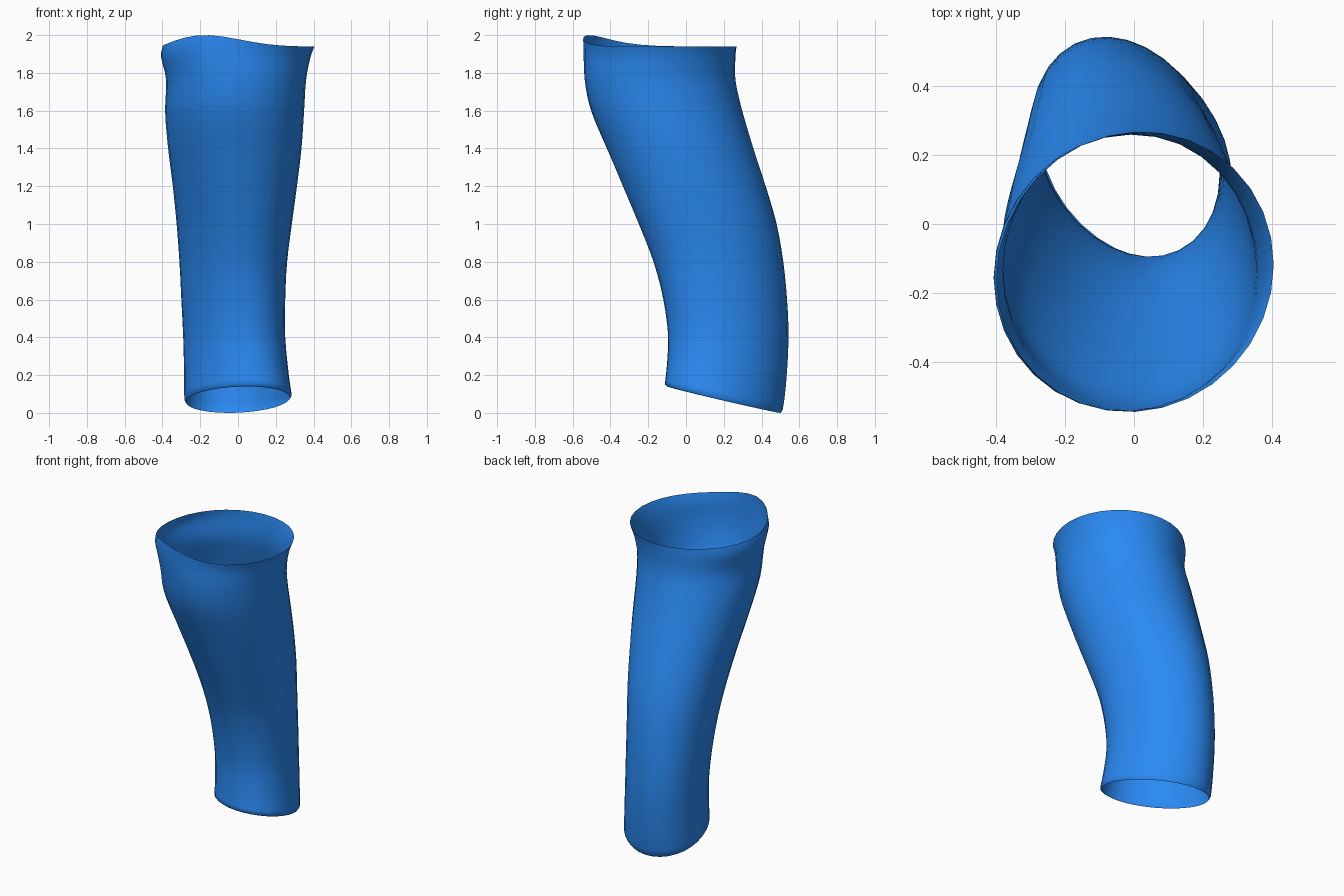
import bpy, bmesh
from math import sin, cos, pi, exp, degrees, radians

if "Cube" in bpy.data.objects:
    bpy.data.objects.remove(bpy.data.objects["Cube"])

SIDES, STEPS = 32, 3

# Sleeve sections: height, x min, x max, y min, y max, skew of the oval
SECTIONS = [
    (0.070, -0.275, 0.275, -0.100, 0.500, -0.25),
    (0.082, -0.284, 0.284, -0.112, 0.512, -0.25),
    (0.200, -0.285, 0.268, -0.102, 0.530, -0.25),
    (0.400, -0.290, 0.250, -0.095, 0.543, -0.24),
    (0.600, -0.300, 0.250, -0.120, 0.535, -0.22),
    (0.800, -0.310, 0.260, -0.172, 0.515, -0.19),
    (1.000, -0.325, 0.285, -0.250, 0.480, -0.16),
    (1.200, -0.345, 0.312, -0.335, 0.423, -0.12),
    (1.400, -0.370, 0.336, -0.420, 0.358, -0.08),
    (1.600, -0.386, 0.350, -0.503, 0.298, -0.04),
    (1.760, -0.380, 0.360, -0.537, 0.262, 0.0),
    (1.880, -0.407, 0.383, -0.542, 0.262, 0.04),
    (1.940, -0.398, 0.405, -0.545, 0.268, 0.05),
]


def spline(p0, p1, p2, p3, u):
    """Catmull-Rom blend of four sections."""
    return [0.5 * (2 * b + (c - a) * u + (2 * a - 5 * b + 4 * c - d) * u * u
                   + (3 * b - a - 3 * c + d) * u ** 3)
            for a, b, c, d in zip(p0, p1, p2, p3)]


def rings():
    last = len(SECTIONS) - 1
    yield SECTIONS[0]
    for i in range(1, last):
        for k in range(STEPS):
            yield spline(SECTIONS[i - 1], SECTIONS[i], SECTIONS[i + 1],
                         SECTIONS[min(i + 2, last)], k / STEPS)
    yield SECTIONS[last]


def ring_point(section, t):
    z, x0, x1, y0, y1, skew = section
    x = (x0 + x1) / 2 + (x1 - x0) / 2 * cos(t)
    y = (y0 + y1) / 2 + (y1 - y0) / 2 * sin(t + skew)
    # slanted lower hem and raised front of the upper rim
    low = max(0, 1 - (z - 0.07) / 0.4)
    high = max(0, 1 - (1.94 - z) / 0.25)
    bump = 0.060 * exp(-((degrees(t) - 244) / 38) ** 2)
    z += low * (0.012 * cos(t) - 0.069 * sin(t)) + high * bump
    return x, y, z


# Open tube lofted through the sections
bm = bmesh.new()
loops = [[bm.verts.new(ring_point(s, 2 * pi * j / SIDES)) for j in range(SIDES)]
         for s in rings()]
for a, b in zip(loops, loops[1:]):
    for j in range(SIDES):
        k = (j + 1) % SIDES
        bm.faces.new((a[j], a[k], b[k], b[j]))
mesh = bpy.data.meshes.new("sleeve")
bm.to_mesh(mesh)
bm.free()
sleeve = bpy.data.objects.new("sleeve", mesh)
bpy.context.collection.objects.link(sleeve)

# Blue cloth
blue = bpy.data.materials.new("blue")
blue.diffuse_color = (0.023, 0.254, 0.9, 1)
blue.use_nodes = True
blue.node_tree.nodes["Principled BSDF"].inputs["Base Color"].default_value = blue.diffuse_color
mesh.materials.append(blue)

bpy.context.view_layer.objects.active = sleeve
sleeve.select_set(True)
bpy.ops.object.shade_smooth_by_angle(angle=radians(60))
